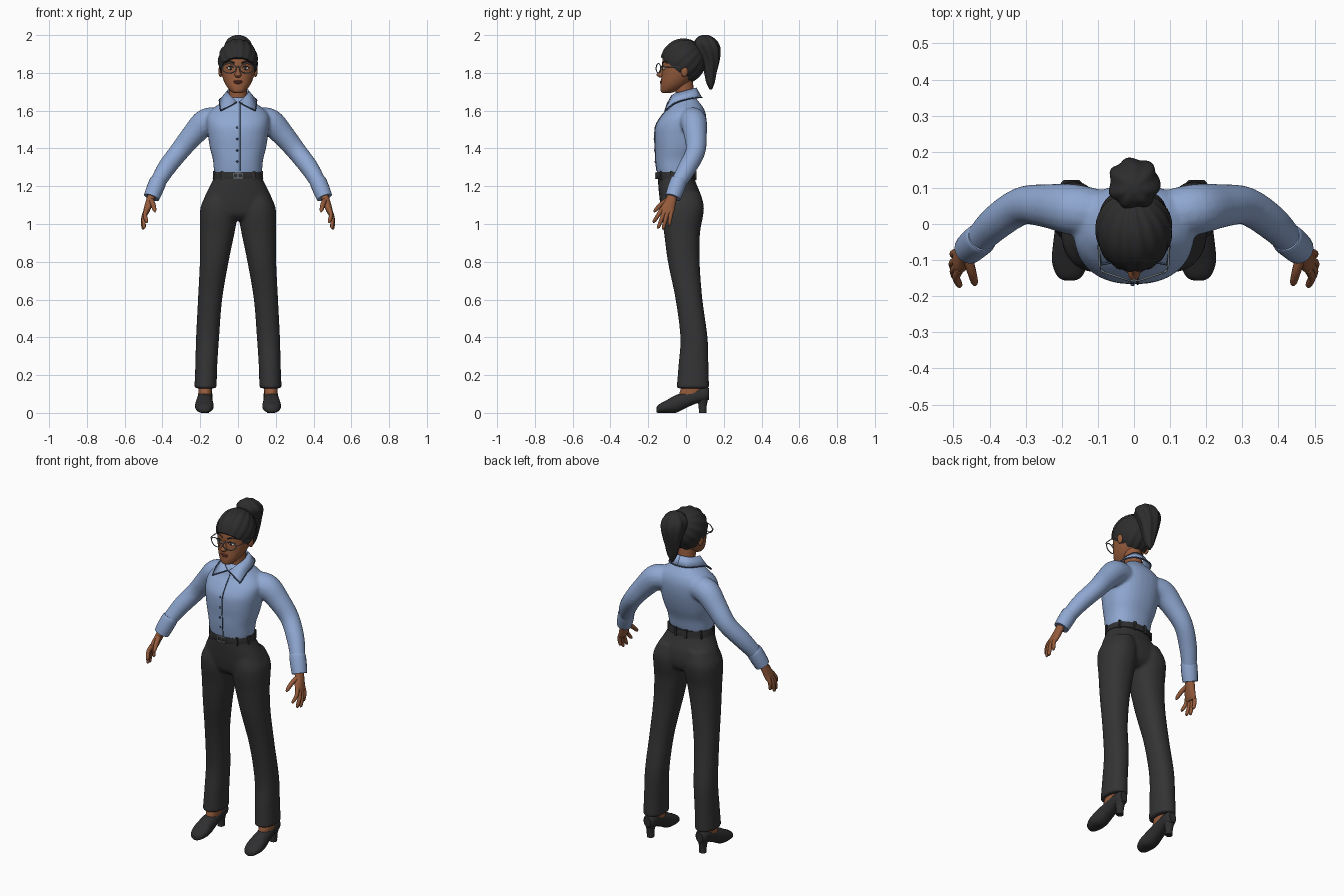
import bpy, bmesh, math
from mathutils import Vector, Matrix

if "Cube" in bpy.data.objects:
    bpy.data.objects.remove(bpy.data.objects["Cube"])


def material(name, r, g, b):
    m = bpy.data.materials.new(name)
    m.use_nodes = True
    m.diffuse_color = (r, g, b, 1)
    node = next(n for n in m.node_tree.nodes if n.type == 'BSDF_PRINCIPLED')
    node.inputs["Base Color"].default_value = (r, g, b, 1)
    node.inputs["Roughness"].default_value = 0.8
    return m


SKIN = material("brown skin", .30, .105, .045)
LIPS = material("lip brown", .20, .055, .035)
HAIR = material("black hair", .026, .026, .027)
SHIRT = material("light blue cotton", .275, .39, .64)
SEAM = material("dark blue seam", .05, .075, .13)
CLOTH = material("charcoal cloth", .034, .034, .035)
LEATHER = material("black leather", .028, .028, .030)
METAL = material("grey metal", .22, .25, .27)
WHITE = material("eye white", .65, .62, .58)


def smooth_rows(rows, steps=5):
    """Catmull-Rom interpolation through rows of numbers."""
    out = []
    for i in range(len(rows) - 1):
        a, b = rows[max(i - 1, 0)], rows[i]
        c, d = rows[i + 1], rows[min(i + 2, len(rows) - 1)]
        for k in range(steps):
            t = k / steps
            out.append([q + .5 * t * (r - p + t * (2 * p - 5 * q + 4 * r - s + t * (3 * (q - r) + s - p)))
                        for p, q, r, s in zip(a, b, c, d)])
    return out + [list(rows[-1])]


def skin_rings(bm, rings):
    loops = [[bm.verts.new(p) for p in ring] for ring in rings]
    n = len(loops[0])
    for a, b in zip(loops, loops[1:]):
        for i in range(n):
            bm.faces.new((a[i], a[(i + 1) % n], b[(i + 1) % n], b[i]))
    bm.faces.new(loops[0])
    bm.faces.new(loops[-1])


def loft(bm, rows, axis='z', power=2.2, side=1, n=32, groove=0, waves=9, twist=0):
    """Rows are (position on axis, centre x, half width, low, high)."""
    rings = []
    for t, cx, rx, lo, hi in smooth_rows(rows):
        ring = []
        for i in range(n):
            a = math.tau * i / n
            c, s = math.cos(a), math.sin(a)
            k = 1 + groove * math.sin(waves * a + twist * t)
            x = side * (cx + k * rx * math.copysign(abs(c) ** (2 / power), c))
            v = (lo + hi) / 2 + k * (hi - lo) / 2 * math.copysign(abs(s) ** (2 / power), s)
            ring.append((x, v, t) if axis == 'z' else (x, t, v))
        rings.append(ring)
    skin_rings(bm, rings)


def tube(bm, rows, side=1, n=16, steps=5):
    """Round tube through rows of (x, y, z, radius)."""
    pts = smooth_rows(rows, steps)
    rings = []
    for i, p in enumerate(pts):
        a, b = pts[max(i - 1, 0)], pts[min(i + 1, len(pts) - 1)]
        d = (Vector(b[:3]) - Vector(a[:3])).normalized()
        ref = Vector((0, 1, 0)) if abs(d.y) < .9 else Vector((1, 0, 0))
        u = d.cross(ref).normalized()
        v = d.cross(u)
        ring = [Vector(p[:3]) + p[3] * (u * math.cos(math.tau * j / n) + v * math.sin(math.tau * j / n))
                for j in range(n)]
        rings.append([(side * q.x, q.y, q.z) for q in ring])
    skin_rings(bm, rings)


def ball(bm, centre, radii, seg=20):
    bmesh.ops.create_uvsphere(bm, u_segments=seg, v_segments=seg // 2, radius=1,
                              matrix=Matrix.Translation(centre) @ Matrix.Diagonal((*radii, 1)))


def box(bm, centre, size):
    bmesh.ops.create_cube(bm, size=1, matrix=Matrix.Translation(centre) @ Matrix.Diagonal((*size, 1)))


def finish(name, bm, mat, mirror=False, voxel=0, solid=0):
    bmesh.ops.recalc_face_normals(bm, faces=bm.faces[:])
    mesh = bpy.data.meshes.new(name)
    bm.to_mesh(mesh)
    bm.free()
    mesh.materials.append(mat)
    mesh.shade_smooth()
    mesh.set_sharp_from_angle(angle=math.radians(50))
    ob = bpy.data.objects.new(name, mesh)
    bpy.context.collection.objects.link(ob)
    if solid:
        ob.modifiers.new("thickness", 'SOLIDIFY').thickness = solid
    if mirror:
        ob.modifiers.new("mirror", 'MIRROR').use_mirror_merge = False
    if voxel:
        m = ob.modifiers.new("blend", 'REMESH')
        m.mode, m.voxel_size, m.use_smooth_shade = 'VOXEL', voxel, True
        m = ob.modifiers.new("soften", 'SMOOTH')
        m.factor, m.iterations = .5, 6
    return ob


def part(name, mat, maker, *args, mirror=False, **kw):
    bm = bmesh.new()
    maker(bm, *args, **kw)
    return finish(name, bm, mat, mirror)


# Shirt: body and sleeves blended together
TORSO = [(1.25, 0, .118, -.148, .035), (1.28, 0, .127, -.155, .045), (1.34, 0, .133, -.162, .058),
         (1.40, 0, .148, -.164, .08), (1.46, 0, .158, -.167, .097), (1.52, 0, .166, -.161, .107),
         (1.57, 0, .165, -.132, .107), (1.61, 0, .135, -.10, .095), (1.645, 0, .085, -.085, .07),
         (1.67, 0, .056, -.07, .05)]
SLEEVE = [(.10, .03, 1.55, .066), (.17, .04, 1.54, .071), (.24, .05, 1.47, .061), (.31, .05, 1.385, .053),
          (.38, .005, 1.295, .049), (.43, -.045, 1.21, .041)]
bm = bmesh.new()
loft(bm, TORSO, power=2.3)
for s in (1, -1):
    tube(bm, SLEEVE, side=s)
finish("shirt", bm, SHIRT, voxel=.008)
part("cuffs", SHIRT, tube, [(.42, -.036, 1.235, .041), (.425, -.041, 1.222, .045), (.442, -.056, 1.18, .045),
                            (.458, -.07, 1.14, .042)], mirror=True)

# Collar with dark edging
TOP = [(.005, -.096, 1.645), (.045, -.072, 1.685), (.058, -.01, 1.705), (.04, .04, 1.718), (0, .055, 1.722)]
LOW = [(.092, -.112, 1.60), (.098, -.06, 1.64), (.095, .01, 1.662), (.06, .07, 1.67), (0, .085, 1.67)]
bm = bmesh.new()
pairs = [(bm.verts.new(a), bm.verts.new(b)) for a, b in zip(smooth_rows(TOP), smooth_rows(LOW))]
for (a, b), (c, d) in zip(pairs, pairs[1:]):
    bm.faces.new((a, b, d, c))
finish("collar", bm, SHIRT, mirror=True, solid=.007)
edging = [(*p, .003) for p in [TOP[0]] + LOW]
bm = bmesh.new()
tube(bm, edging[:2], n=8)
tube(bm, edging[1:], n=8)
finish("collar_edging", bm, SEAM, mirror=True)

# Shirt front opening and buttons
front = [(.010, r[3] + .001, r[0], .003) for r in TORSO[1:-1]]
part("placket_seam", SEAM, tube, front, n=8)
bm = bmesh.new()
for r in TORSO[2:8]:
    ball(bm, (-.004, r[3], r[0] - .01), (.006, .005, .006), 12)
finish("buttons", bm, SEAM)

# Trousers: hips and legs blended together
bm = bmesh.new()
loft(bm, [(1.27, 0, .121, -.148, .04), (1.22, 0, .139, -.148, .052), (1.16, 0, .170, -.143, .076),
          (1.10, 0, .190, -.135, .084), (1.05, 0, .183, -.122, .075), (1.02, 0, .14, -.09, .04)])
for s in (1, -1):
    loft(bm, [(.13, .172, .059, -.05, .122), (.25, .168, .058, -.04, .119), (.4, .161, .061, -.03, .114),
              (.6, .148, .064, -.055, .087), (.8, .126, .076, -.096, .072), (.95, .110, .091, -.116, .074),
              (1.04, .103, .099, -.131, .090), (1.10, .100, .095, -.133, .094), (1.17, .085, .075, -.12, .074)],
         side=s)
finish("trousers", bm, CLOTH, voxel=.008)

# Belt, loops and buckle
part("belt", LEATHER, loft, [(1.238, 0, .134, -.155, .054), (1.256, 0, .131, -.157, .052), (1.275, 0, .127, -.156, .05)])
bm = bmesh.new()
for deg in (40, 75, 125, 165, 195, 235, 285, 320):
    a = math.radians(deg)
    box(bm, (.131 * math.sin(a), -.052 - .104 * math.cos(a), 1.256), (.014, .014, .048))
finish("belt_loops", bm, CLOTH)
bm = bmesh.new()
for dz in (-.014, .014):
    box(bm, (0, -.159, 1.256 + dz), (.056, .008, .006))
for dx in (-.026, 0, .026):
    box(bm, (dx, -.159, 1.256), (.006, .008, .03))
finish("buckle", bm, METAL)

# Shoes and feet
part("shoes", LEATHER, loft,
     [(-.157, .178, .012, .004, .028), (-.145, .178, .034, 0, .044), (-.105, .178, .049, 0, .066),
      (-.055, .178, .046, 0, .094), (0, .176, .041, .026, .112), (.05, .174, .038, .048, .128),
      (.10, .173, .036, .06, .135), (.122, .173, .022, .07, .13)], axis='y', mirror=True)
part("heels", LEATHER, loft, [(0, .174, .02, .068, .108), (.04, .174, .021, .066, .11),
                              (.085, .174, .032, .055, .12)], mirror=True)
part("ankles", SKIN, loft, [(.08, .175, .034, -.04, .08), (.12, .174, .036, -.03, .085),
                            (.17, .172, .036, -.01, .085)], mirror=True)

# Hands
bm = bmesh.new()
loft(bm, [(1.18, .447, .024, -.09, -.04), (1.13, .464, .022, -.108, -.05), (1.09, .477, .02, -.132, -.058),
          (1.06, .487, .016, -.138, -.064), (1.045, .49, .009, -.13, -.072)])
for y, tip in ((-.126, (.484, -.168, 1.015)), (-.11, (.497, -.145, .985)),
               (-.094, (.502, -.12, .98)), (-.076, (.498, -.088, 1.0))):
    base = Vector((.483, y, 1.08))
    mid = (base + Vector(tip)) / 2 + Vector((.009, 0, 0))
    tube(bm, [(*base, .012), (*mid, .011), (*tip, .009), (tip[0], tip[1], tip[2] - .008, .003)], n=10)
tube(bm, [(.462, -.09, 1.13, .014), (.45, -.13, 1.105, .013), (.442, -.16, 1.075, .010), (.44, -.17, 1.063, .003)], n=10)
finish("hands", bm, SKIN, mirror=True)

# Head, nose, ears and neck
bm = bmesh.new()
loft(bm, [(1.693, 0, .018, -.122, -.085), (1.702, 0, .036, -.133, -.055), (1.73, 0, .061, -.135, 0),
          (1.77, 0, .080, -.131, .04), (1.82, 0, .091, -.127, .07), (1.87, 0, .092, -.124, .08),
          (1.92, 0, .08, -.105, .07), (1.96, 0, .04, -.06, .04)], power=2.1)
loft(bm, [(1.838, 0, .007, -.13, -.1), (1.81, 0, .010, -.141, -.1), (1.79, 0, .018, -.156, -.1),
          (1.776, 0, .012, -.142, -.1)], n=16)
tube(bm, [(0, 0, 1.6, .055), (0, -.005, 1.68, .049), (0, -.015, 1.77, .05)], n=24)
for s in (1, -1):
    ball(bm, (s * .092, -.008, 1.808), (.012, .019, .03))
finish("head", bm, SKIN)
bm = bmesh.new()
ball(bm, (0, -.129, 1.755), (.025, .009, .005))
ball(bm, (0, -.130, 1.747), (.021, .009, .006))
finish("lips", bm, LIPS)

# Eyes and eyebrows
part("eye_whites", WHITE, ball, (.039, -.116, 1.824), (.018, .008, .009), mirror=True)
part("irises", HAIR, ball, (.039, -.1215, 1.824), (.008, .004, .008), mirror=True)
part("eyelashes", HAIR, tube, [(.020, -.122, 1.826, .002), (.038, -.123, 1.835, .003), (.06, -.110, 1.829, .002)],
     n=8, mirror=True)
part("eyebrows", HAIR, tube, [(.016, -.124, 1.851, .004), (.045, -.115, 1.861, .004), (.068, -.098, 1.852, .002)],
     n=8, mirror=True)

# Glasses: rims, bridge and temples
bm = bmesh.new()
rim = [(.046 + .036 * math.cos(a), -.146 + .012 * math.cos(a), 1.824 + .025 * math.sin(a), .0028)
       for a in [math.tau * i / 20 for i in range(21)]]
tube(bm, rim, n=8, steps=2)
tube(bm, [(0, -.155, 1.832, .0028), (.011, -.157, 1.83, .0028)], n=8)
tube(bm, [(.081, -.135, 1.831, .0028), (.094, -.12, 1.832, .0028), (.097, -.06, 1.832, .0028),
          (.096, -.005, 1.828, .0028)], n=8)
finish("glasses", bm, METAL, mirror=True)

# Hair cap, combed towards the tail and cut along the hairline
bm = bmesh.new()
bmesh.ops.create_uvsphere(bm, u_segments=64, v_segments=40, radius=1)
for v in bm.verts:
    swirl = math.atan2(v.co.x, v.co.z * .8 - v.co.y * .6)
    k = 1 + .022 * math.sin(15 * swirl + 2 * v.co.y)
    v.co = Vector((v.co.x * .105 * k, -.015 + v.co.y * .119 * k, 1.862 + v.co.z * .118 * k))
cut = bmesh.ops.bisect_plane(bm, geom=bm.verts[:] + bm.edges[:] + bm.faces[:],
                             plane_co=(0, -.135, 1.885), plane_no=(0, .64, .77), clear_inner=True)
bmesh.ops.holes_fill(bm, edges=[e for e in bm.edges if e.is_boundary])
finish("hair_cap", bm, HAIR)
part("ponytail", HAIR, loft,
     [(1.712, 0, .006, .125, .138), (1.75, 0, .026, .108, .152), (1.80, 0, .040, .098, .162),
      (1.86, 0, .054, .085, .176), (1.92, 0, .068, .055, .181), (1.96, 0, .066, .044, .168),
      (1.988, 0, .042, .06, .142), (2.0, 0, .014, .085, .115)], n=64, groove=.06, waves=7, twist=14)
